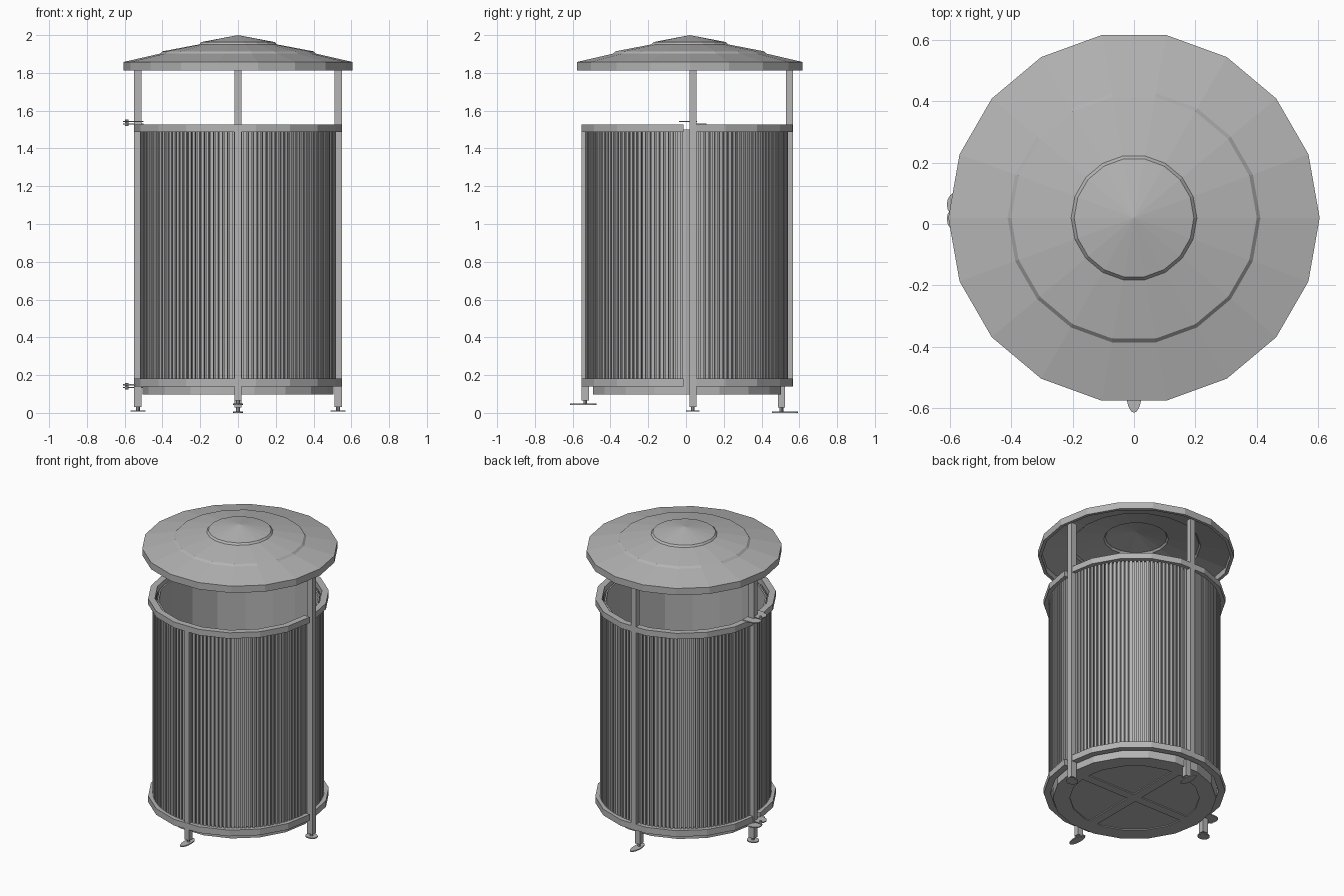
import bpy, bmesh, math
from math import pi, sin, cos
from mathutils import Matrix, Vector

cube = bpy.data.objects.get("Cube")
if cube:
    bpy.data.objects.remove(cube)

GREY = (0.46, 0.46, 0.46, 1)
metal = bpy.data.materials.new("grey metal")
metal.use_nodes = True
metal.diffuse_color = GREY
metal.node_tree.nodes["Principled BSDF"].inputs["Base Color"].default_value = GREY

SIDES = 18
BACK_Y, DOOR_Y, LINER_Y = 0.022, -0.012, 0.005


def finish(name, bm):
    bmesh.ops.recalc_face_normals(bm, faces=bm.faces[:])
    mesh = bpy.data.meshes.new(name)
    bm.to_mesh(mesh)
    bm.free()
    obj = bpy.data.objects.new(name, mesh)
    bpy.context.collection.objects.link(obj)
    mesh.materials.append(metal)
    return obj


def add_box(bm, centre, size, turn=0):
    matrix = (Matrix.Translation(centre) @ Matrix.Rotation(turn, 4, 'Z')
              @ Matrix.Diagonal((*size, 1)))
    bmesh.ops.create_cube(bm, size=1, matrix=matrix)


def add_disc(bm, centre, rx, ry, height, sides=16):
    matrix = Matrix.Translation(centre) @ Matrix.Diagonal((rx, ry, height, 1))
    bmesh.ops.create_cone(bm, cap_ends=True, segments=sides, radius1=1,
                          radius2=1, depth=1, matrix=matrix)


def lathe(name, profile, y):
    """Spin a closed or axis-ended profile of (radius, z) points."""
    bm = bmesh.new()
    verts = [bm.verts.new((r, 0, z)) for r, z in profile]
    edges = [bm.edges.new(pair) for pair in zip(verts, verts[1:])]
    bmesh.ops.spin(bm, geom=verts + edges, cent=(0, 0, 0), axis=(0, 0, 1),
                   angle=2 * pi, steps=SIDES)
    bmesh.ops.remove_doubles(bm, verts=bm.verts[:], dist=0.0005)
    bmesh.ops.translate(bm, verts=bm.verts[:], vec=(0, y, 0))
    return finish(name, bm)


def half_ring(bm, y, start, inner, outer, low, high):
    """Half of a faceted hoop, closed at both ends."""
    loops = []
    for i in range(SIDES // 2 + 1):
        a = start + 2 * pi * i / SIDES
        loops.append([bm.verts.new((r * cos(a), y + r * sin(a), z))
                      for r, z in ((inner, low), (outer, low), (outer, high), (inner, high))])
    for p, q in zip(loops, loops[1:]):
        for k in range(4):
            n = (k + 1) % 4
            bm.faces.new((p[k], p[n], q[n], q[k]))
    bm.faces.new(loops[0])
    bm.faces.new(loops[-1][::-1])


# Stepped lid, a thin hollow shell
outer = [(0, 2.0), (0.195, 1.963), (0.205, 1.951), (0.4, 1.914), (0.412, 1.902),
         (0.605, 1.858), (0.605, 1.812)]
inner = [(0.585, 1.812), (0.585, 1.85), (0.4, 1.892), (0.39, 1.903),
         (0.2, 1.94), (0.19, 1.952), (0, 1.988)]
lathe("lid", outer + inner, 0.02)

# Inner bin with an open top
lathe("liner", [(0, 0.105), (0.505, 0.105), (0.505, 1.5), (0.495, 1.5),
                (0.495, 0.12), (0, 0.12)], LINER_Y)

# Raised rim and cross under the bin floor
lathe("floor_rim", [(0.4, 0.104), (0.4, 0.098), (0.505, 0.098), (0.505, 0.106)], LINER_Y)
bm = bmesh.new()
for size in ((0.82, 0.06, 0.008), (0.06, 0.82, 0.008)):
    add_box(bm, (0, LINER_Y, 0.102), size)
finish("floor_cross", bm)

# Hoops and slats for the fixed back half and the front door half
SLATS = 64
for part, y, start in (("back", BACK_Y, 0), ("door", DOOR_Y, pi)):
    bm = bmesh.new()
    for low, high in ((0.14, 0.182), (1.487, 1.527)):
        half_ring(bm, y, start, 0.508, 0.55, low, high)
    finish(part + "_hoops", bm)

    bm = bmesh.new()
    for i in range(SLATS):
        a = start + pi * (i + 0.5) / SLATS
        add_box(bm, (0.514 * cos(a), y + 0.514 * sin(a), 0.834),
                (0.012, 0.016, 1.32), a)
    finish(part + "_slats", bm)

# Posts: the sides and back carry the lid, the front one belongs to the door
bm = bmesh.new()
for side in (-1, 1):
    add_box(bm, (side * 0.53, 0.036, 0.935), (0.04, 0.037, 1.81))
finish("side_posts", bm)
bm = bmesh.new()
add_box(bm, (0, 0.548, 0.99), (0.037, 0.037, 1.7))
finish("back_post", bm)
bm = bmesh.new()
add_box(bm, (0, -0.533, 0.795), (0.037, 0.038, 1.46))
finish("door_post", bm)
bm = bmesh.new()
add_box(bm, (0, 0.505, 0.085), (0.037, 0.037, 0.115))
finish("back_leg", bm)

# Feet: a short stem on a flat oval pad
feet = (("left_foot", 0.53, 0.036, 0.01, 0.04, 0.035),
        ("right_foot", -0.53, 0.036, 0.01, 0.04, 0.035),
        ("front_foot", 0, -0.545, 0.045, 0.026, 0.07),
        ("back_foot", 0, 0.524, 0.004, 0.026, 0.07))
for name, x, y, z, rx, ry in feet:
    bm = bmesh.new()
    add_disc(bm, (x, y, z), rx, ry, 0.007)
    stem_y = {"front_foot": -0.533, "back_foot": 0.505}.get(name, y)
    add_disc(bm, (x, stem_y, z + 0.014), 0.01, 0.01, 0.028, 8)
    finish(name, bm)

# Hinges: two overlapping round-ended plates joined by a pin
for name, z in (("upper_hinge", 1.536), ("lower_hinge", 0.142)):
    bm = bmesh.new()
    for y, end_y, dz in ((0.064, 0.08, -0.007), (0.016, -0.01, 0.007)):
        add_disc(bm, (-0.573, y, z + dz), 0.037, 0.042, 0.006)
        add_box(bm, (-0.535, end_y, z + dz), (0.07, 0.055, 0.006))
    add_disc(bm, (-0.59, 0.038, z), 0.009, 0.009, 0.034, 8)
    finish(name, bm)
